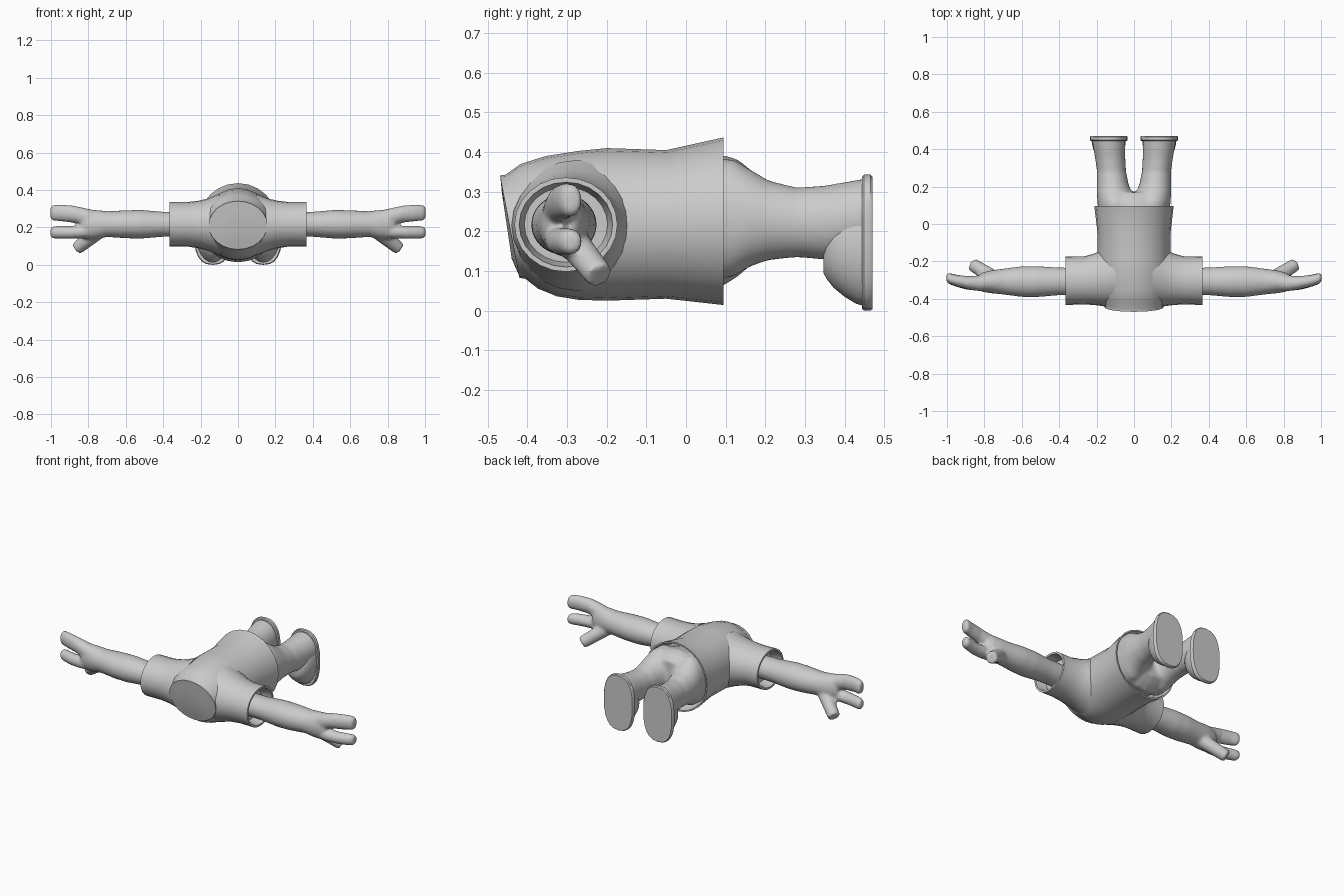
import bpy, bmesh, math
from mathutils import Vector


def loft(bm, rings, n=24, p=1.0):
    """Skin a row of rings (centre, u, v) and cap both ends; p < 1 squares them off."""
    def power(t):
        return math.copysign(abs(t) ** p, t)
    rows = []
    for c, u, v in rings:
        c, u, v = Vector(c), Vector(u), Vector(v)
        rows.append([bm.verts.new(c + u * power(math.cos(a)) + v * power(math.sin(a)))
                     for a in (2 * math.pi * i / n for i in range(n))])
    for a, b in zip(rows, rows[1:]):
        for i in range(n):
            j = (i + 1) % n
            bm.faces.new((a[i], a[j], b[j], b[i]))
    bm.faces.new(rows[0])
    bm.faces.new(rows[-1])


def along_y(sections):
    """Sections (y, x centre, x radius, z low, z high, tilt)."""
    out = []
    for y, x, rx, lo, hi, tilt in sections:
        h = (hi - lo) / 2
        out.append(((x, y, (lo + hi) / 2), (rx, 0, 0), (0, -tilt * h, h)))
    return out


def along_x(sections):
    """Sections (x, y centre, z centre, y radius, z radius)."""
    return [((x, y, z), (0, ry, 0), (0, 0, rz)) for x, y, z, ry, rz in sections]


def tube(a, b, r0, r1):
    a, b = Vector(a), Vector(b)
    d = (b - a).normalized()
    u = d.orthogonal().normalized()
    v = d.cross(u)
    return [(a, u * r0, v * r0), (b, u * r1, v * r1)]


def build(name, lofts, n=24, p=1.0, voxel=0, mirror=False, relax=5):
    bm = bmesh.new()
    for rings in lofts:
        loft(bm, rings, n, p)
    bmesh.ops.recalc_face_normals(bm, faces=bm.faces)
    me = bpy.data.meshes.new(name)
    bm.to_mesh(me)
    bm.free()
    ob = bpy.data.objects.new(name, me)
    bpy.context.collection.objects.link(ob)
    bpy.ops.object.select_all(action='DESELECT')
    ob.select_set(True)
    bpy.context.view_layer.objects.active = ob
    bpy.ops.object.shade_smooth_by_angle(angle=math.radians(40))
    if voxel:  # fuse overlapping pieces into one soft skin
        m = ob.modifiers.new("fuse", 'REMESH')
        m.mode = 'VOXEL'
        m.voxel_size = voxel
        m.use_smooth_shade = True
        s = ob.modifiers.new("relax", 'SMOOTH')
        s.factor = 0.5
        s.iterations = relax
    if mirror:
        m = ob.modifiers.new("mirror", 'MIRROR')
        m.use_mirror_merge = False
    return ob


# Shirt body, with slanted neck opening and a hollow hem
build("shirt_body", [along_y([
    (-0.452, 0, 0.10, 0.13, 0.295, 0.15),
    (-0.445, 0, 0.148, 0.090, 0.333, 0.19),
    (-0.445, 0, 0.157, 0.083, 0.341, 0.19),
    (-0.430, 0, 0.157, 0.080, 0.343, 0.19),
    (-0.395, 0, 0.180, 0.055, 0.370, 0.14),
    (-0.340, 0, 0.190, 0.036, 0.390, 0.08),
    (-0.270, 0, 0.195, 0.027, 0.403, 0),
    (-0.200, 0, 0.195, 0.025, 0.410, 0),
    (-0.050, 0, 0.195, 0.030, 0.405, 0),
    (0.095, 0, 0.212, 0.014, 0.437, 0),
    (0.095, 0, 0.204, 0.023, 0.428, 0),
    (0.000, 0, 0.186, 0.045, 0.395, 0)])])

# Sleeves, flaring into the body, hollow at the cuff
build("sleeve", [along_x([
    (0.10, -0.275, 0.215, 0.165, 0.165),
    (0.16, -0.285, 0.215, 0.155, 0.140),
    (0.21, -0.295, 0.216, 0.138, 0.127),
    (0.27, -0.302, 0.217, 0.128, 0.119),
    (0.365, -0.303, 0.217, 0.130, 0.119),
    (0.365, -0.303, 0.217, 0.118, 0.107),
    (0.300, -0.303, 0.217, 0.105, 0.095)])], mirror=True)

# Arms with two fingers and a thumb
arm = along_x([
    (0.28, -0.307, 0.217, 0.072, 0.066),
    (0.40, -0.307, 0.217, 0.074, 0.067),
    (0.52, -0.308, 0.217, 0.083, 0.077),
    (0.60, -0.308, 0.217, 0.082, 0.075),
    (0.70, -0.308, 0.218, 0.069, 0.069),
    (0.76, -0.309, 0.216, 0.062, 0.078),
    (0.81, -0.311, 0.217, 0.052, 0.080),
    (0.84, -0.312, 0.217, 0.036, 0.060)])
upper_finger = along_x([
    (0.74, -0.310, 0.235, 0.050, 0.050),
    (0.82, -0.317, 0.257, 0.043, 0.047),
    (0.88, -0.315, 0.272, 0.036, 0.045),
    (0.95, -0.303, 0.278, 0.031, 0.045),
    (0.99, -0.291, 0.278, 0.029, 0.042),
    (1.003, -0.288, 0.278, 0.020, 0.030)])
lower_finger = along_x([
    (0.74, -0.310, 0.190, 0.045, 0.045),
    (0.84, -0.318, 0.176, 0.040, 0.035),
    (0.90, -0.314, 0.174, 0.036, 0.034),
    (0.95, -0.303, 0.174, 0.033, 0.034),
    (0.99, -0.291, 0.174, 0.030, 0.033),
    (1.003, -0.288, 0.174, 0.020, 0.022)])
thumb = tube((0.73, -0.300, 0.190), (0.862, -0.218, 0.088), 0.042, 0.035)
build("arm", [arm, upper_finger, lower_finger, thumb], voxel=0.009, mirror=True, relax=4)

# Trousers: hips and both legs fused
hips = along_y([
    (-0.02, 0, 0.170, 0.075, 0.370, 0),
    (0.09, 0, 0.194, 0.060, 0.394, 0),
    (0.13, 0, 0.194, 0.085, 0.382, 0),
    (0.17, 0, 0.175, 0.120, 0.350, 0)])
legs = [along_y([(y, side * x, rx, lo, hi, 0) for y, x, rx, lo, hi in (
    (0.05, 0.095, 0.095, 0.075, 0.385),
    (0.12, 0.097, 0.099, 0.085, 0.382),
    (0.16, 0.103, 0.096, 0.110, 0.358),
    (0.21, 0.113, 0.085, 0.127, 0.328),
    (0.28, 0.120, 0.078, 0.134, 0.311),
    (0.35, 0.127, 0.081, 0.128, 0.316),
    (0.46, 0.137, 0.090, 0.140, 0.335))]) for side in (-1, 1)]
build("trousers", [hips] + legs, voxel=0.01, relax=8)

# Shoe toes
build("shoe_toe", [along_y([
    (0.347, 0.130, 0.035, 0.095, 0.180, 0),
    (0.355, 0.131, 0.058, 0.080, 0.215, 0),
    (0.372, 0.133, 0.074, 0.058, 0.250, 0),
    (0.400, 0.134, 0.084, 0.035, 0.290, 0),
    (0.430, 0.135, 0.090, 0.017, 0.310, 0),
    (0.455, 0.135, 0.092, 0.010, 0.320, 0)])], mirror=True)

# Shoe soles
build("shoe_sole", [along_y([
    (0.444, 0.135, 0.096, 0.004, 0.338, 0),
    (0.449, 0.135, 0.101, 0.000, 0.343, 0),
    (0.466, 0.135, 0.101, 0.000, 0.343, 0),
    (0.471, 0.135, 0.097, 0.004, 0.338, 0)])], p=0.78, mirror=True)
